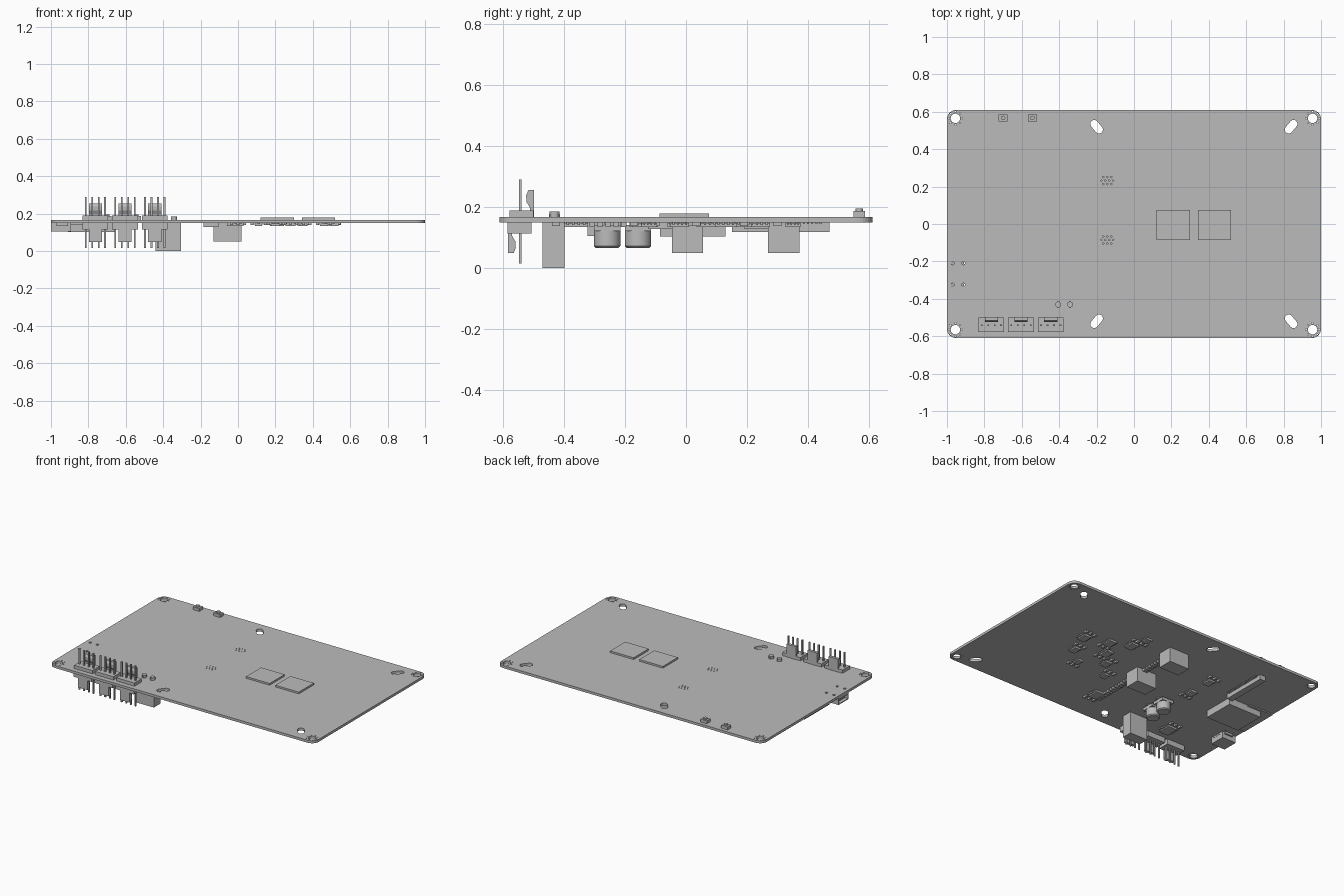
import bpy, bmesh, math
from mathutils import Matrix, Vector

if "Cube" in bpy.data.objects:
    bpy.data.objects.remove(bpy.data.objects["Cube"])

GREY = (0.5, 0.5, 0.5, 1)
mat = bpy.data.materials.new("plain grey")
mat.use_nodes = True
mat.diffuse_color = GREY
mat.node_tree.nodes["Principled BSDF"].inputs["Base Color"].default_value = GREY

BOT, TOP = 0.15, 0.167   # board faces


def finish(name, bm, smooth=False):
    bmesh.ops.recalc_face_normals(bm, faces=bm.faces)
    me = bpy.data.meshes.new(name)
    bm.to_mesh(me)
    bm.free()
    me.materials.append(mat)
    ob = bpy.data.objects.new(name, me)
    bpy.context.collection.objects.link(ob)
    if smooth:
        bpy.ops.object.select_all(action='DESELECT')
        ob.select_set(True)
        bpy.context.view_layer.objects.active = ob
        bpy.ops.object.shade_smooth_by_angle(angle=math.radians(35))
    return ob


def box(bm, x, y, w, d, z0, z1):
    m = Matrix.Translation((x, y, (z0 + z1) / 2)) @ Matrix.Diagonal((w, d, z1 - z0, 1))
    bmesh.ops.create_cube(bm, size=1, matrix=m)


def cyl(bm, x, y, r, z0, z1, n=24, r2=None):
    bmesh.ops.create_cone(bm, cap_ends=True, segments=n, radius1=r, radius2=r2 or r,
                          depth=z1 - z0, matrix=Matrix.Translation((x, y, (z0 + z1) / 2)))


def prism(bm, pts, direction):
    face = bm.faces.new([bm.verts.new(p) for p in pts])
    new = bmesh.ops.extrude_face_region(bm, geom=[face])["geom"]
    bmesh.ops.translate(bm, vec=direction,
                        verts=[v for v in new if isinstance(v, bmesh.types.BMVert)])


def arc_loop(centres, r, z, steps=8):
    # rounded outline; each centre carries its start angle and sweep
    return [(cx + r * math.cos(a + s * k / steps), cy + r * math.sin(a + s * k / steps), z)
            for cx, cy, a, s in centres for k in range(steps + 1)]


# board with rounded corners
q = math.pi / 2
X, Y, R = 1.0, 0.61, 0.05
corners = [(X - R, Y - R, 0, q), (R - X, Y - R, q, q), (R - X, R - Y, 2 * q, q), (X - R, R - Y, 3 * q, q)]
bm = bmesh.new()
prism(bm, arc_loop(corners, R, BOT), (0, 0, TOP - BOT))
board = finish("circuit_board", bm)

# cutter for mounting holes, slots and vias
bm = bmesh.new()
lo, hi = BOT - 0.05, TOP + 0.05
for sx in (-1, 1):
    for sy in (-1, 1):
        cx, cy = sx * 0.955, sy * 0.565
        cyl(bm, cx, cy, 0.025, lo, hi, 32)
        for k in range(8):
            a = k * q / 2
            cyl(bm, cx + 0.035 * math.cos(a), cy + 0.035 * math.sin(a), 0.004, lo, hi, 8)
        px, py = 0.32 + sx * 0.52, sy * 0.52
        ang = math.radians(50 * sx * sy)
        v = Vector((math.cos(ang), math.sin(ang))) * 0.02
        slot = [(px + v.x, py + v.y, ang - q, 2 * q), (px - v.x, py - v.y, ang + q, 2 * q)]
        prism(bm, arc_loop(slot, 0.021, lo), (0, 0, hi - lo))
for cy in (0.232, -0.085):
    for row, n in ((-1, 3), (0, 4), (1, 3)):
        for k in range(n):
            cyl(bm, -0.143 + (k - (n - 1) / 2) * 0.021, cy + row * 0.019, 0.004, lo, hi, 8)
for cy in (-0.21, -0.325):
    for cx in (-0.968, -0.912):
        cyl(bm, cx, cy, 0.009, lo, hi, 10)
cutter = finish("hole_cutter", bm)
cutter.hide_render = True
mod = board.modifiers.new("holes", 'BOOLEAN')
mod.operation, mod.solver, mod.object = 'DIFFERENCE', 'EXACT', cutter
bpy.context.view_layer.objects.active = board
bpy.ops.object.modifier_apply(modifier=mod.name)
bpy.data.objects.remove(cutter)

# flat chips on top
for n, x in enumerate((0.21, 0.43)):
    bm = bmesh.new()
    box(bm, x, -0.005, 0.177, 0.162, TOP, 0.179)
    finish(f"top_chip_{n + 1}", bm)

# push buttons
for n, x in enumerate((-0.7, -0.543)):
    bm = bmesh.new()
    box(bm, x, 0.567, 0.048, 0.038, TOP, 0.187)
    cyl(bm, x, 0.567, 0.012, 0.187, 0.196, 16)
    finish(f"push_button_{n + 1}", bm, True)

# indicator lamps
for n, x in enumerate((-0.405, -0.342)):
    bm = bmesh.new()
    cyl(bm, x, -0.43, 0.016, TOP, 0.185, 12)
    box(bm, x, -0.43, 0.012, 0.036, TOP, 0.178)
    finish(f"indicator_lamp_{n + 1}", bm)

# pin headers: latch and body above, turned over below, shared pins
LATCH = [(0.043, 0), (0.043, 0.088), (0.024, 0.088), (0.017, 0.07), (0.018, 0.05), (0.03, 0.03), (0.03, 0)]
for n, x in enumerate((-0.7625, -0.604, -0.445)):
    bm = bmesh.new()
    for side, z, h, cy in ((1, TOP, 0.022, -0.538), (-1, BOT, 0.036, -0.545)):
        z0, z1 = sorted((z, z + side * h))
        box(bm, x, cy, 0.137, 0.078, z0, z1)
        drop = 0.0 if side > 0 else 0.013
        pts = [(x - 0.035, -0.54 + side * y, z + side * (t + drop)) for y, t in LATCH]
        prism(bm, pts, (0.07, 0, 0))
    for k in range(4):
        box(bm, x + (k - 1.5) * 0.0345, -0.542, 0.009, 0.009, 0.015, 0.29)
    finish(f"pin_header_{n + 1}", bm)

# large power socket and inductors under the board
for name, x, y, w, d, z in (("power_socket", -0.373, -0.434, 0.135, 0.072, 0),
                            ("inductor_front", -0.055, 0.005, 0.15, 0.102, 0.05),
                            ("inductor_back", -0.055, 0.32, 0.15, 0.102, 0.05)):
    bm = bmesh.new()
    box(bm, x, y, w, d, z, BOT)
    finish(name, bm)

# can capacitors
for n, y in enumerate((-0.258, -0.157)):
    bm = bmesh.new()
    box(bm, -0.37, y, 0.086, 0.086, 0.122, 0.142)
    cyl(bm, -0.37, y, 0.043, 0.072, 0.122, 32)
    cyl(bm, -0.37, y, 0.037, 0.066, 0.072, 32, 0.043)
    box(bm, -0.37, y, 0.11, 0.016, 0.142, BOT)
    finish(f"can_capacitor_{n + 1}", bm, True)

# card slot with a tray reaching the board edge
bm = bmesh.new()
box(bm, -0.785, 0.022, 0.25, 0.215, 0.103, BOT)
box(bm, -0.9, 0.01, 0.19, 0.27, 0.142, BOT)
finish("card_slot", bm)

# small edge socket: hollow shell with wings
bm = bmesh.new()
for z0, z1 in ((0.105, 0.111), (0.14, BOT)):
    box(bm, -0.947, -0.268, 0.106, 0.105, z0, z1)
for s in (-1, 1):
    box(bm, -0.947, -0.268 + s * 0.0505, 0.106, 0.006, 0.105, BOT)
    box(bm, -0.94, -0.268 + s * 0.058, 0.06, 0.012, 0.135, BOT)
box(bm, -0.905, -0.268, 0.02, 0.1, 0.108, BOT)
box(bm, -0.95, -0.268, 0.08, 0.06, 0.122, 0.128)
finish("edge_socket", bm)

# ribbon connector
bm = bmesh.new()
box(bm, -0.645, 0.31, 0.045, 0.32, 0.118, BOT)
for k in range(20):
    box(bm, -0.615, 0.18 + k * 0.0137, 0.02, 0.006, 0.144, BOT)
finish("ribbon_connector", bm)

# underside chips with leads along two sides
CHIPS = [(-0.62, -0.41, 0.09), (-0.436, 0.03, 0.06), (-0.436, 0.2, 0.06), (0, -0.36, 0.08),
         (0.51, 0.13, 0.07), (0.345, 0.18, 0.07), (0.22, 0.24, 0.07), (0.19, 0.35, 0.05),
         (0.46, -0.02, 0.06), (0.28, 0.07, 0.07), (0.2, -0.03, 0.06), (0.35, -0.12, 0.05), (0.11, -0.15, 0.05)]
bm = bmesh.new()
for x, y, s in CHIPS:
    box(bm, x, y, s * 0.75, s, 0.135, 0.148)
    for side in (-1, 1):
        for k in range(4):
            box(bm, x + side * s * 0.45, y + (k - 1.5) * s * 0.23, s * 0.2, s * 0.1, 0.142, BOT)
finish("underside_chips", bm)

# small passives beside the chips
bm = bmesh.new()
for n, (x, y, s) in enumerate(CHIPS):
    for k in range(3):
        box(bm, x + (k - 1) * 0.035, y + (s * 0.5 + 0.025) * (-1) ** n, 0.014, 0.026, 0.138, BOT)
finish("underside_passives", bm)

# rows of small parts next to the inductors
bm = bmesh.new()
for y0, n in ((-0.385, 12), (0.065, 7)):
    for k in range(n):
        box(bm, -0.04, y0 + k * 0.026, 0.035, 0.016, 0.134, BOT)
for y in (-0.085, 0.232):
    box(bm, -0.145, y, 0.08, 0.08, 0.128, BOT)
finish("amplifier_parts", bm)
